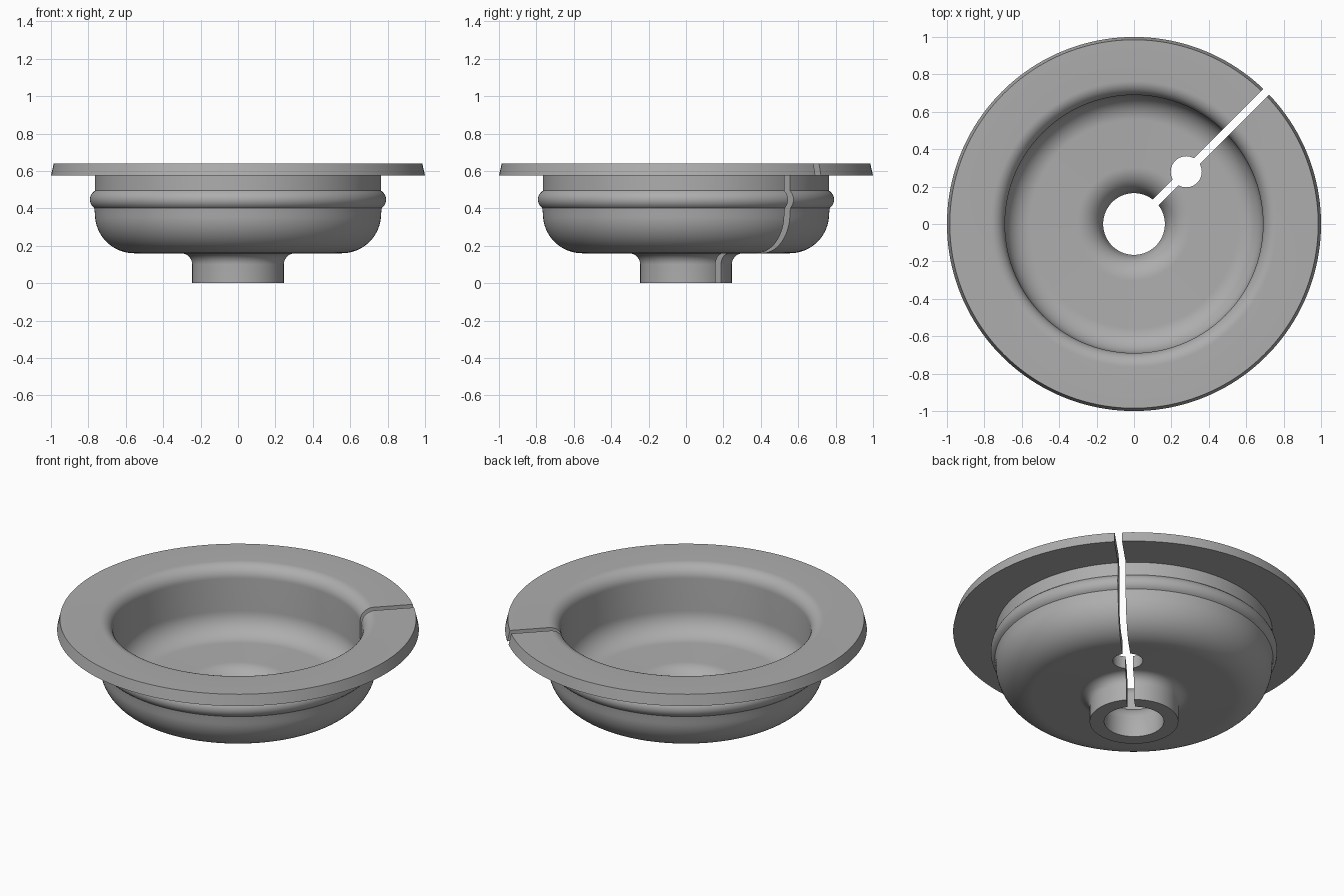
import bpy, bmesh
from math import sin, cos, pi, radians
from mathutils import Matrix, Vector

cube = bpy.data.objects.get("Cube")
if cube:
    bpy.data.objects.remove(cube, do_unlink=True)

grey = bpy.data.materials.new("mid_grey")
grey.use_nodes = True
grey.diffuse_color = (0.42, 0.42, 0.42, 1)
grey.node_tree.nodes["Principled BSDF"].inputs["Base Color"].default_value = grey.diffuse_color


def arc(x, z, r, start, end, steps=10):
    """Points of a circular arc, angles in degrees."""
    angles = [radians(start + (end - start) * i / steps) for i in range(steps + 1)]
    return [(x + r * cos(a), z + r * sin(a)) for a in angles]


def new_object(name, bm):
    mesh = bpy.data.meshes.new(name)
    bmesh.ops.recalc_face_normals(bm, faces=bm.faces)
    bm.to_mesh(mesh)
    bm.free()
    mesh.materials.append(grey)
    obj = bpy.data.objects.new(name, mesh)
    bpy.context.collection.objects.link(obj)
    return obj


def lathe(name, profile, steps=160):
    """Closed profile of (radius, height) turned around z."""
    bm = bmesh.new()
    rings = [[bm.verts.new((r * cos(2 * pi * i / steps), r * sin(2 * pi * i / steps), z))
              for r, z in profile] for i in range(steps)]
    count = len(profile)
    for i in range(steps):
        a, b = rings[i], rings[(i + 1) % steps]
        for j in range(count):
            k = (j + 1) % count
            bm.faces.new((a[j], b[j], b[k], a[k]))
    return new_object(name, bm)


# Dished body: hub, bowl, bead and flange in one section
profile = [(0.165, 0), (0.245, 0)]
profile += arc(0.305, 0.10, 0.06, 180, 90)         # outer hub fillet
profile += arc(0.555, 0.37, 0.21, -90, 0, 16)      # outer bowl corner
profile += arc(0.738, 0.447, 0.054, -55, 55)       # bead
profile += [(0.765, 0.495), (0.765, 0.575), (1.0, 0.575), (0.985, 0.64)]
profile += arc(0.765, 0.565, 0.075, 90, 180)       # flange lip
profile += arc(0.555, 0.37, 0.135, 0, -90, 14)     # inner bowl corner
profile += arc(0.305, 0.10, 0.135, 90, 180, 14)    # inner hub fillet
profile[-1] = (0.165, 0.10)
body = lathe("dished_grommet", profile)

# Cutters: radial slot and round hole on the diagonal
diagonal = Matrix.Rotation(radians(45), 4, "Z")
bm = bmesh.new()
bmesh.ops.create_cube(bm, size=1, matrix=diagonal @ Matrix.Translation((0.6, 0, 0.3))
                      @ Matrix.Diagonal((1.0, 0.042, 1.4, 1)))
slot = new_object("slot_cutter", bm)

bm = bmesh.new()
bmesh.ops.create_cone(bm, cap_ends=True, segments=48, radius1=0.083, radius2=0.083, depth=1.4,
                      matrix=diagonal @ Matrix.Translation((0.395, 0, 0.3)))
hole = new_object("hole_cutter", bm)

bpy.context.view_layer.objects.active = body
for cutter in (slot, hole):
    mod = body.modifiers.new(cutter.name, "BOOLEAN")
    mod.operation = "DIFFERENCE"
    mod.solver = "EXACT"
    mod.object = cutter
    bpy.ops.object.modifier_apply(modifier=mod.name)
    bpy.data.objects.remove(cutter, do_unlink=True)

# Smooth curves, sharp rims
bpy.ops.object.select_all(action="DESELECT")
body.select_set(True)
bpy.ops.object.shade_smooth_by_angle(angle=radians(25))
